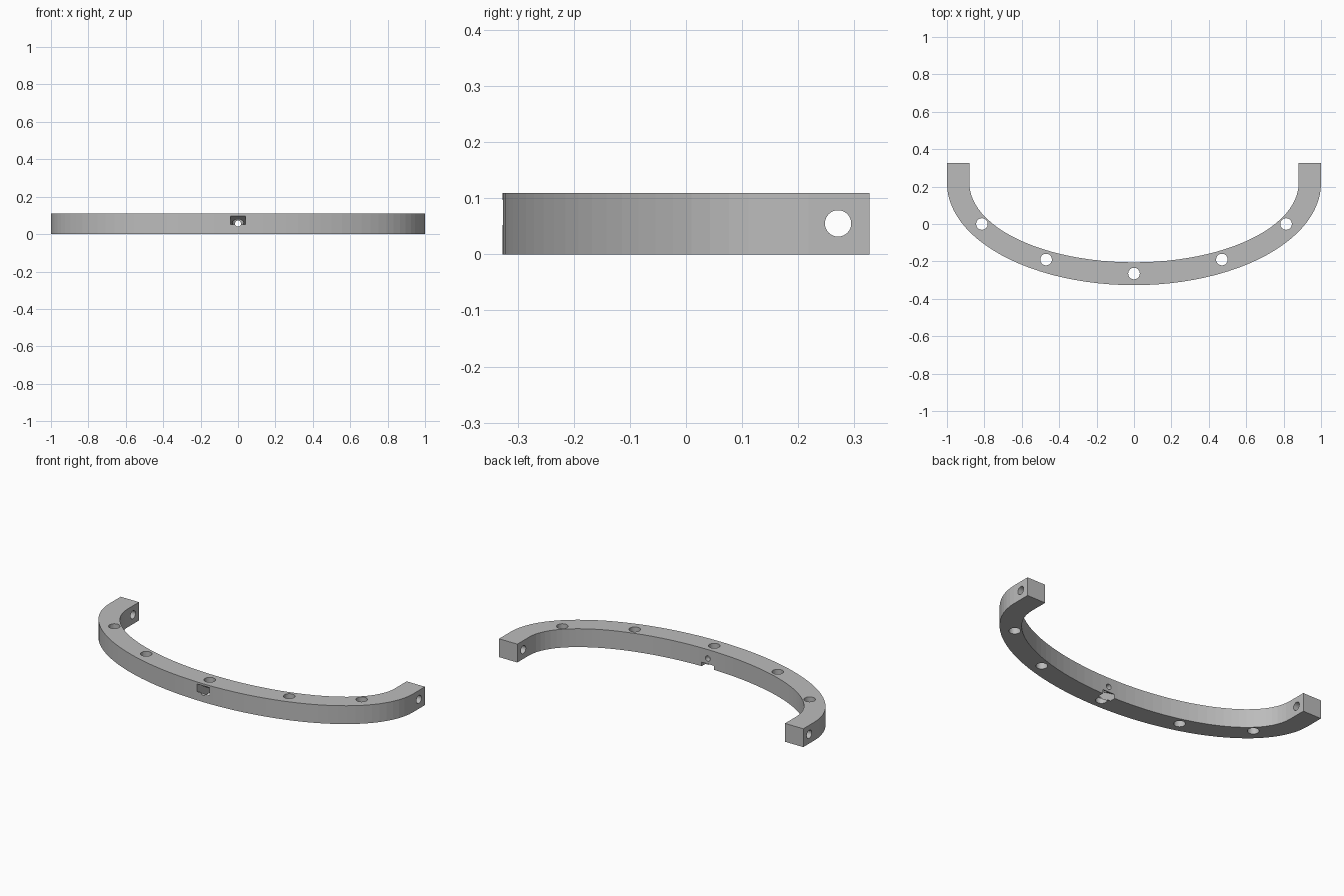
import bpy, bmesh
from math import sin, cos, pi, radians
from mathutils import Matrix, Vector

cube = bpy.data.objects.get("Cube")
if cube:
    bpy.data.objects.remove(cube, do_unlink=True)

HEIGHT = 0.109
END_Y = 0.327      # back ends of the arms
CENTRE_Y = 0.218   # where the straight arms meet the curve
STEPS = 48

grey = bpy.data.materials.new("plain grey")
grey.use_nodes = True
grey.diffuse_color = (0.5, 0.5, 0.5, 1)
grey.node_tree.nodes["Principled BSDF"].inputs["Base Color"].default_value = (0.5, 0.5, 0.5, 1)


def make_object(name, bm):
    bmesh.ops.recalc_face_normals(bm, faces=bm.faces)
    mesh = bpy.data.meshes.new(name)
    bm.to_mesh(mesh)
    bm.free()
    mesh.materials.append(grey)
    obj = bpy.data.objects.new(name, mesh)
    bpy.context.collection.objects.link(obj)
    return obj


def arc(a, b):
    """Half ellipse from -x to +x, with straight ends."""
    pts = [(-a, END_Y)]
    for i in range(STEPS + 1):
        t = pi * i / STEPS
        pts.append((-a * cos(t), CENTRE_Y - b * sin(t)))
    return pts + [(a, END_Y)]


def cylinder(name, centre, radius, length, axis):
    bm = bmesh.new()
    turn = Vector((0, 0, 1)).rotation_difference(Vector(axis)).to_matrix().to_4x4()
    bmesh.ops.create_cone(bm, cap_ends=True, segments=32, radius1=radius, radius2=radius,
                          depth=length, matrix=Matrix.Translation(centre) @ turn)
    return make_object(name, bm)


# Curved band: outline extruded upward
bm = bmesh.new()
outline = arc(1, 0.545) + arc(0.88, 0.423)[::-1]
face = bm.faces.new([bm.verts.new((x, y, 0)) for x, y in outline])
raised = bmesh.ops.extrude_face_region(bm, geom=[face])
top = [v for v in raised["geom"] if isinstance(v, bmesh.types.BMVert)]
bmesh.ops.translate(bm, verts=top, vec=(0, 0, HEIGHT))
band = make_object("curved_band", bm)

# Vertical holes along the band
cutters = [cylinder("vertical_hole", (x, y, HEIGHT / 2), 0.031, 0.4, (0, 0, 1))
           for x, y in [(0, -0.265), (-0.47, -0.19), (0.47, -0.19), (-0.813, 0), (0.813, 0)]]

# Cross holes through the arms, and a small hole through the front
for side in (-1, 1):
    cutters.append(cylinder("arm_hole", (side * 0.94, 0.271, 0.055), 0.0235, 0.3, (1, 0, 0)))
cutters.append(cylinder("front_hole", (0, -0.265, 0.056), 0.016, 0.3, (0, 1, 0)))

# Slanted slot running from the front down to the lower inner edge
bm = bmesh.new()
bmesh.ops.create_cube(bm, size=1, matrix=Matrix.Translation((0, -0.327, 0.075))
                      @ Matrix.Rotation(radians(-31), 4, 'X')
                      @ Matrix.Diagonal((0.08, 0.6, 0.038, 1)))
cutters.append(make_object("slanted_slot", bm))

# Cut each opening
bpy.context.view_layer.objects.active = band
for cutter in cutters:
    cutter.hide_render = True
    mod = band.modifiers.new(cutter.name, 'BOOLEAN')
    mod.operation = 'DIFFERENCE'
    mod.solver = 'EXACT'
    mod.object = cutter
    bpy.ops.object.modifier_apply(modifier=mod.name)
    bpy.data.objects.remove(cutter, do_unlink=True)
